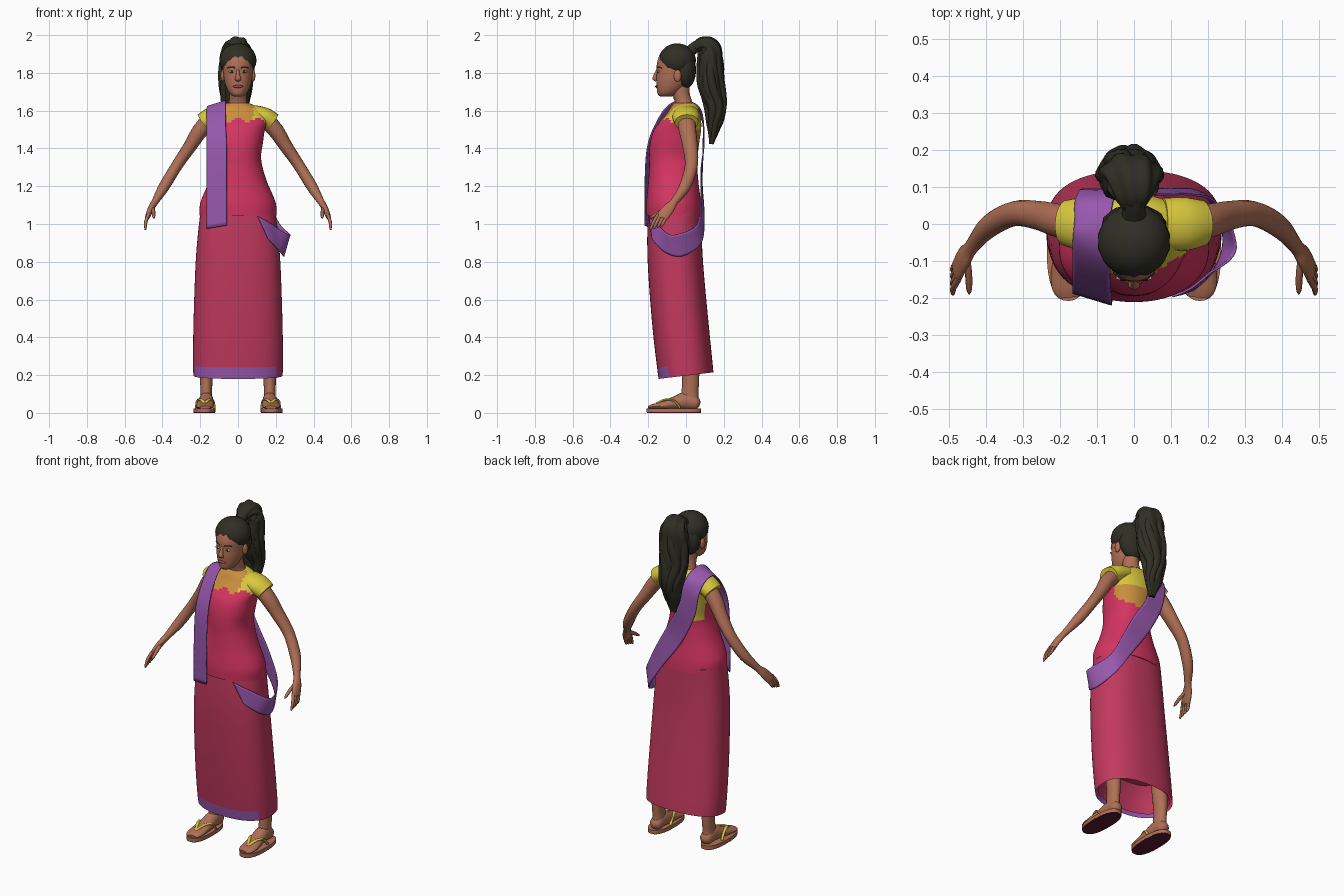
import bpy, bmesh, math
from mathutils import Vector


def srgb(r, g, b):
    f = lambda c: c / 12.92 if c <= 0.04045 else ((c + 0.055) / 1.055) ** 2.4
    return (f(r / 255), f(g / 255), f(b / 255), 1)


def material(name, *rgb):
    m = bpy.data.materials.new(name)
    m.diffuse_color = srgb(*rgb)
    return m


PINK = material("blouse pink", 212, 52, 97)
ROSE = material("skirt rose", 194, 57, 95)
PURPLE = material("sash purple", 152, 88, 174)
YELLOW = material("yellow", 218, 202, 62)
ORANGE = material("sheer amber", 203, 143, 62)
SKIN = material("skin", 176, 112, 86)
HAIR = material("hair", 48, 47, 37)
MAROON = material("sole maroon", 92, 26, 48)
WHITE = material("eye white", 205, 195, 185)
LIP = material("lip", 150, 75, 68)


def smooth_path(pts, steps):
    """Catmull-Rom interpolation of equal-length tuples."""
    out = []
    for i in range(len(pts) - 1):
        p0, p1, p2 = pts[max(i - 1, 0)], pts[i], pts[i + 1]
        p3 = pts[min(i + 2, len(pts) - 1)]
        for s in range(steps):
            t = s / steps
            out.append([0.5 * (2 * b + (c - a) * t + (2 * a - 5 * b + 4 * c - d) * t * t
                               + (3 * b - a - 3 * c + d) * t ** 3)
                        for a, b, c, d in zip(p0, p1, p2, p3)])
    return out + [list(pts[-1])]


def grid_object(name, rows, mats, closed=True, caps=(True, True), rule=None, mirror=False):
    """Skin a list of vertex rows into a mesh object."""
    bm = bmesh.new()
    vs = [[bm.verts.new(p) for p in row] for row in rows]
    n = len(vs[0])
    for a, b in zip(vs, vs[1:]):
        for i in range(n if closed else n - 1):
            j = (i + 1) % n
            bm.faces.new((a[i], a[j], b[j], b[i]))
    if closed:
        for use, row in zip(caps, (vs[0], vs[-1])):
            if use:
                bm.faces.new(row)
    bmesh.ops.recalc_face_normals(bm, faces=bm.faces)
    for f in bm.faces:
        f.smooth = True
        if rule:
            f.material_index = rule(f.calc_center_median())
    me = bpy.data.meshes.new(name)
    bm.to_mesh(me)
    bm.free()
    me.set_sharp_from_angle(angle=math.radians(50))
    for m in mats:
        me.materials.append(m)
    ob = bpy.data.objects.new(name, me)
    bpy.context.collection.objects.link(ob)
    if mirror:
        ob.modifiers.new("mirror", 'MIRROR')
    return ob


def power(c, e):
    return math.copysign(abs(c) ** (2 / e), c)


def loft(name, rings, mats, n=48, steps=4, e=2.0, cx=0, warp=None, **kw):
    """Horizontal rings (z, front y, back y, half width)."""
    rows = []
    for z, y0, y1, rx in smooth_path(rings, steps):
        row = []
        for i in range(n):
            a = math.tau * i / n
            p = Vector((cx + rx * power(math.cos(a), e),
                        (y0 + y1) / 2 + (y1 - y0) / 2 * power(math.sin(a), e), z))
            row.append(warp(p) if warp else p)
        rows.append(row)
    return grid_object(name, rows, mats, **kw)


def tube(name, pts, mat, ref=(0, 1, 0), n=16, steps=5, lump=None, **kw):
    """Elliptic tube through (x, y, z, radius along ref, other radius)."""
    path, rows, ref = smooth_path(pts, steps), [], Vector(ref)
    for i, p in enumerate(path):
        t = (Vector(path[min(i + 1, len(path) - 1)][:3]) - Vector(path[max(i - 1, 0)][:3])).normalized()
        u = (ref - t * ref.dot(t)).normalized()
        v = t.cross(u)
        row = []
        for k in range(n):
            a = math.tau * k / n
            s = lump(a, i / len(path)) if lump else 1
            row.append(Vector(p[:3]) + s * (u * p[3] * math.cos(a) + v * p[4] * math.sin(a)))
        rows.append(row)
    return grid_object(name, rows, [mat], **kw)


def ball(name, c, r, mat, lump=None, **kw):
    n, m, rows = 32, 16, []
    for j in range(m + 1):
        b = math.pi * min(max(j / m, 0.01), 0.99)
        rows.append([Vector((c[0] + r[0] * math.sin(b) * math.cos(a) * s, c[1] + r[1] * math.sin(b) * math.sin(a) * s,
                             c[2] - r[2] * math.cos(b)))
                     for a in [math.tau * k / n for k in range(n)] for s in [lump(a, b) if lump else 1]])
    return grid_object(name, rows, [mat], **kw)


# Long skirt, hem rising towards the back, purple border in front
def slant(p):
    p.z += 0.12 * (p.y + 0.145) * max(0, 1 - (p.z - 0.18) / 0.5)
    return p


skirt = loft("skirt", [(0.18, -0.145, 0.145, 0.236), (0.24, -0.153, 0.14, 0.238), (0.4, -0.172, 0.125, 0.237),
                       (0.6, -0.19, 0.107, 0.232), (0.8, -0.203, 0.09, 0.224), (0.95, -0.205, 0.083, 0.212),
                       (1.07, -0.2, 0.08, 0.198)],
             [ROSE, PURPLE], n=64, e=2.4, warp=slant, caps=(False, True),
             rule=lambda c: int(c.y < -0.055 and c.z < 0.245 and c.x < 0.2))
loft("skirt_lining", [(0.195, -0.13, 0.13, 0.225), (0.28, -0.11, 0.09, 0.19), (0.34, -0.08, 0.06, 0.15)],
     [ROSE], e=2.4, warp=slant, caps=(False, True))


# Blouse with amber neckline and yellow and amber back
def blouse_rule(c):
    if c.y < -0.01:
        if c.z < 1.55 + 0.012 * math.cos(c.x * 60) + 0.5 * max(0, 0.03 - abs(c.x - 0.08)) * (c.x < 0.08):
            return 0
        return 1 if abs(c.x) > 0.08 else 2
    if c.z > 1.5:
        return 1
    if c.z < 1.37 + 0.35 * c.x + 0.5 * max(0, 0.03 - c.y):
        return 0
    return 2 if c.x > -0.06 else 1


blouse = loft("blouse", [(1.045, -0.21, 0.086, 0.203), (1.1, -0.211, 0.082, 0.202), (1.15, -0.207, 0.075, 0.186),
                         (1.22, -0.2, 0.066, 0.155), (1.3, -0.195, 0.06, 0.13), (1.36, -0.195, 0.062, 0.122),
                         (1.43, -0.19, 0.07, 0.132), (1.5, -0.17, 0.08, 0.142), (1.55, -0.13, 0.08, 0.155),
                         (1.59, -0.098, 0.075, 0.14), (1.62, -0.08, 0.063, 0.1), (1.64, -0.062, 0.045, 0.06)],
              [PINK, YELLOW, ORANGE], n=64, e=2.15, rule=blouse_rule)
sleeves = tube("sleeves", [(0.08, 0, 1.585, 0.07, 0.045), (0.14, 0, 1.567, 0.072, 0.05),
                           (0.185, 0.003, 1.538, 0.062, 0.05)], YELLOW, n=24, mirror=True)

# Sash: hangs in front, crosses one shoulder and the back, wraps the hip
edges = [(-.165, -.185, .975, -.06, -.217, .992), (-.165, -.185, 1.2, -.06, -.217, 1.2),
         (-.165, -.17, 1.4, -.06, -.205, 1.4), (-.165, -.12, 1.52, -.065, -.16, 1.53),
         (-.165, -.05, 1.605, -.065, -.09, 1.63), (-.16, .01, 1.617, -.065, 0, 1.652),
         (-.15, .085, 1.55, -.05, .08, 1.6), (-.12, .09, 1.4, -.01, .095, 1.43),
         (-.03, .085, 1.22, .07, .08, 1.29), (.09, .095, 1.05, .15, .08, 1.14),
         (.19, .08, .9, .22, .06, 1.0), (.24, -.02, .83, .27, -.03, .95),
         (.225, -.11, .85, .255, -.1, .95), (.16, -.18, .92, .1, -.185, 1.04)]
rows = [[Vector(p[:3]).lerp(Vector(p[3:]), k / 10) for k in range(11)] for p in smooth_path(edges, 6)]
sash = grid_object("sash", rows, [PURPLE], closed=False)
for target in (blouse, sleeves, skirt):
    w = sash.modifiers.new("drape", 'SHRINKWRAP')
    w.target, w.wrap_mode, w.offset = target, 'OUTSIDE', 0.006
w = sash.modifiers.new("thickness", 'SOLIDIFY')
w.thickness, w.offset = 0.006, 0

# Arms and hands
tube("arms", [(.14, 0, 1.56, .05, .045), (.2, .008, 1.495, .046, .042), (.255, .022, 1.41, .04, .035),
              (.323, .028, 1.31, .034, .03), (.39, -.005, 1.2, .031, .029), (.438, -.06, 1.12, .021, .019),
              (.46, -.09, 1.083, .03, .017), (.478, -.125, 1.04, .032, .013), (.482, -.13, 1.03, .02, .006)],
     SKIN, mirror=True)
for i in range(4):
    y, tip = -0.147 + i * 0.016, (-.187, -.168, -.147, -.128)[i]
    tube(f"finger_{i + 1}", [(.474, y, 1.052, .009, .009), (.488, (y + tip) / 2 - .004, 1.012, .009, .009),
                             (.49, tip, .975 + .006 * i, .007, .006), (.489, tip - .002, .968 + .006 * i, .002, .002)],
         SKIN, n=8, steps=3, mirror=True)
tube("thumb", [(.455, -.085, 1.09, .012, .011), (.448, -.13, 1.068, .011, .01), (.446, -.175, 1.04, .008, .008),
               (.446, -.19, 1.03, .002, .002)], SKIN, n=8, steps=3, mirror=True)

# Legs, feet and sandals
loft("legs", [(.05, -.02, .07, .035), (.1, -.025, .065, .031), (.18, -.02, .07, .034), (.34, -.03, .07, .05)],
     [SKIN], n=20, cx=.168, mirror=True)
tube("feet", [(.168, .074, .045, .012, .012), (.168, .055, .05, .034, .034), (.168, 0, .064, .038, .046),
              (.17, -.06, .052, .043, .035), (.176, -.13, .038, .048, .021), (.176, -.175, .033, .045, .014),
              (.174, -.198, .03, .03, .008)], SKIN, ref=(1, 0, 0), mirror=True)
loft("sandal_soles", [(.004, -.208, .08, .058), (.024, -.208, .08, .058)], [SKIN],
     steps=1, e=2.5, cx=.178, mirror=True)
loft("sandal_undersides", [(0, -.207, .079, .057), (.004, -.207, .079, .057)], [MAROON],
     steps=1, e=2.5, cx=.178, mirror=True)
for side, x in (("inner", .126), ("outer", .22)):
    tube(f"sandal_strap_{side}", [(.175, -.155, .05, .007, .006), (.175 + (x - .175) * .45, -.11, .07, .009, .006),
                                  (.175 + (x - .175) * .85, -.06, .063, .009, .006), (x, -.03, .025, .008, .006)],
         YELLOW, ref=(1, .3, 0), n=8, mirror=True)

# Neck and head
loft("neck", [(1.59, -.065, .045, .07), (1.64, -.058, .035, .05), (1.69, -.075, .02, .044), (1.76, -.09, .02, .046)],
     [SKIN], n=24)
loft("head", [(1.674, -.135, -.08, .02), (1.688, -.15, -.045, .042), (1.72, -.155, -.01, .061),
              (1.76, -.157, .02, .073), (1.8, -.155, .03, .078), (1.85, -.154, .03, .08),
              (1.895, -.137, .02, .072), (1.93, -.1, 0, .045)], [SKIN])
tube("nose", [(0, -.15, 1.82, .006, .006), (0, -.161, 1.79, .01, .009), (0, -.165, 1.77, .016, .012),
              (0, -.156, 1.758, .012, .005)], SKIN, ref=(1, 0, 0))
ball("ears", (.08, -.045, 1.785), (.012, .02, .032), SKIN, mirror=True)
ball("eyes", (.033, -.1465, 1.806), (.016, .006, .007), WHITE, mirror=True)
ball("irises", (.033, -.1505, 1.806), (.007, .004, .0065), HAIR, mirror=True)
tube("eyebrows", [(.014, -.153, 1.826, .003, .003), (.036, -.147, 1.832, .003, .003),
                  (.056, -.131, 1.826, .002, .002)], HAIR, n=8, mirror=True)
ball("lips", (0, -.154, 1.728), (.026, .009, .008), LIP)

# Swept-back hair and wavy ponytail
ball("hair_cap", (0, -.047, 1.866), (.098, .098, .09), HAIR, lump=lambda a, b: 1 + .018 * math.sin(14 * a + 3 * b))
ball("hair_back", (0, -.005, 1.815), (.088, .058, .1), HAIR, lump=lambda a, b: 1 + .02 * math.sin(12 * a))
tube("hair_tie", [(0, .01, 1.905, .035, .03), (0, .05, 1.937, .03, .03), (0, .075, 1.95, .035, .03)], HAIR,
     ref=(1, 0, 0))
tube("ponytail", [(0, .045, 1.93, .03, .025), (-.003, .085, 1.948, .055, .042), (-.006, .125, 1.92, .077, .062),
                  (-.01, .127, 1.83, .083, .068), (-.012, .135, 1.72, .078, .066), (-.018, .157, 1.62, .064, .05),
                  (-.02, .15, 1.52, .045, .034), (-.015, .137, 1.43, .012, .012)], HAIR, ref=(1, 0, 0), n=40, steps=8,
     lump=lambda a, t: 1 + .07 * math.sin(7 * a + 9 * t) + .04 * math.sin(22 * t + 2 * a))
for i in range(7):
    a = math.tau * i / 7 + 0.2
    lock = []
    for k, (y, z, r) in enumerate([(.06, 1.945, .018), (.115, 1.937, .045), (.13, 1.84, .06), (.138, 1.73, .058),
                                   (.155, 1.62, .045), (.15, 1.53, .03), (.138, 1.425 + .02 * (i % 3), .008)]):
        b = a + 0.35 * math.sin(1.9 * k + i)
        lock.append((-.012 + 1.1 * r * math.cos(b), y + .85 * r * math.sin(b), z + (.008 * math.sin(b) if k < 2 else 0),
                     .005 + .022 * math.sin(math.pi * (k + .4) / 7), .005 + .02 * math.sin(math.pi * (k + .4) / 7)))
    tube(f"hair_lock_{i + 1}", lock, HAIR, ref=(1, 0.2, 0), n=12)
